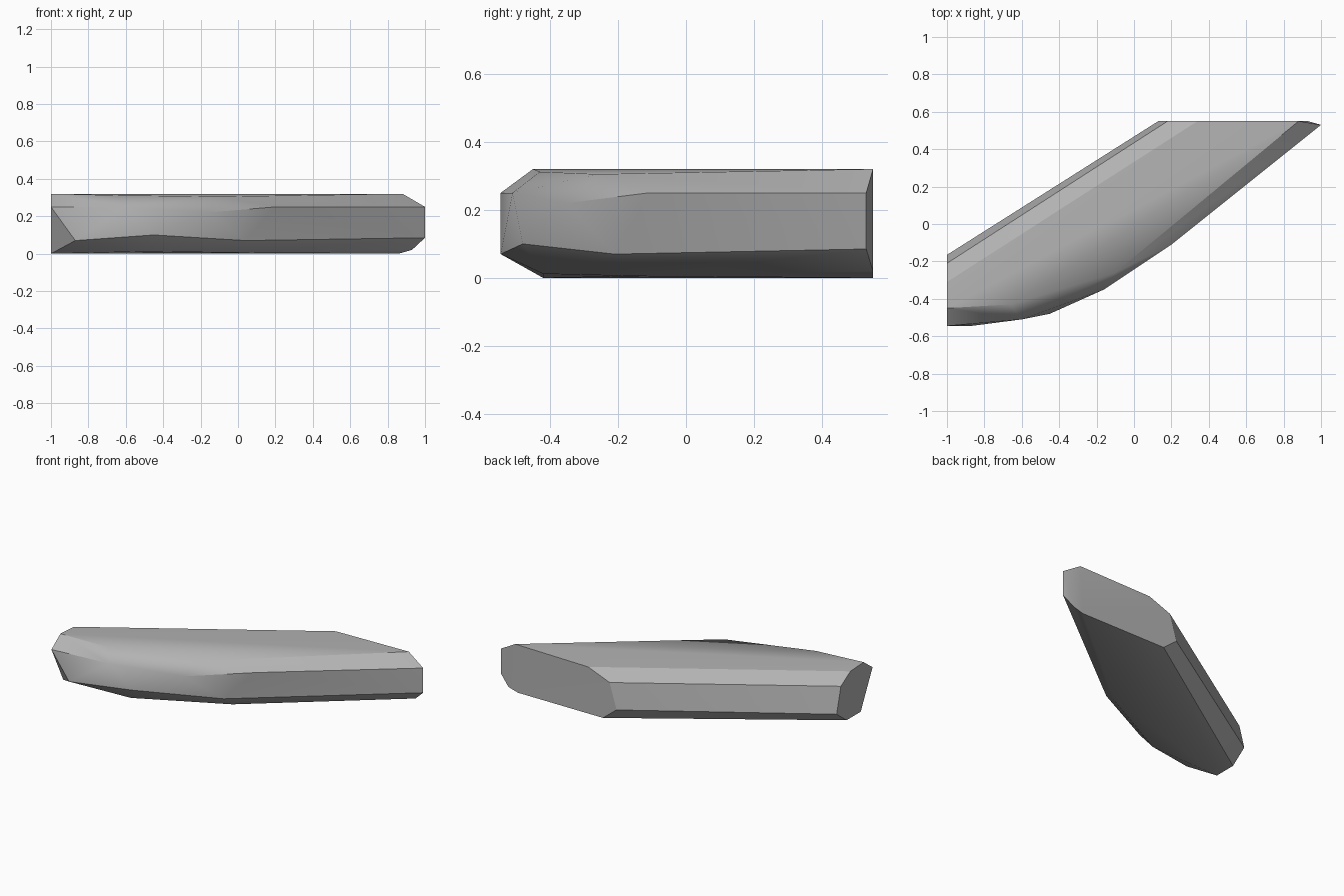
import bpy
import bmesh
import math

# Remove the default object
default_cube = bpy.data.objects.get("Cube")
if default_cube:
    bpy.data.objects.remove(default_cube, do_unlink=True)


def make_material(name, color):
    material = bpy.data.materials.new(name)
    material.use_nodes = True
    material.diffuse_color = color
    shader = material.node_tree.nodes["Principled BSDF"]
    shader.inputs["Base Color"].default_value = color
    shader.inputs["Roughness"].default_value = 0.8
    return material


def hull_object(name, points, material, smooth_angle):
    """Wrap a convex skin around the corner points of a faceted block."""
    mesh = bpy.data.meshes.new(name)
    bm = bmesh.new()
    for point in points:
        bm.verts.new(point)
    result = bmesh.ops.convex_hull(bm, input=bm.verts[:])
    unused = [item for item in result["geom_interior"] + result["geom_unused"]
              if isinstance(item, bmesh.types.BMVert)]
    bmesh.ops.delete(bm, geom=list(set(unused)), context="VERTS")
    # Merge the flat areas, such as both cut ends, into single faces
    bmesh.ops.dissolve_limit(bm, angle_limit=math.radians(0.5),
                             verts=bm.verts[:], edges=bm.edges[:])
    bmesh.ops.recalc_face_normals(bm, faces=bm.faces[:])
    bm.to_mesh(mesh)
    bm.free()
    mesh.materials.append(material)
    block = bpy.data.objects.new(name, mesh)
    bpy.context.collection.objects.link(block)
    bpy.ops.object.select_all(action="DESELECT")
    block.select_set(True)
    bpy.context.view_layer.objects.active = block
    bpy.ops.object.shade_smooth_by_angle(angle=math.radians(smooth_angle))
    return block


# Back cut end: (x, z) outline on a flat plane
back_y = 0.55
back_outline = [(0.88, 0.32), (0.34, 0.312), (0.18, 0.25), (0.13, 0.08),
                (0.23, 0), (0.86, 0), (0.93, 0.02)]

# Side cut end: (y, z) outline on a flat plane
side_x = -1
side_outline = [(-0.545, 0.25), (-0.45, 0.32), (-0.31, 0.312), (-0.21, 0.25),
                (-0.165, 0.08), (-0.27, 0), (-0.42, 0)]

# Long curved front wall: top edge, upper rim, middle facets, lower rim
top_edge = [(-0.66, -0.43, 0.312), (-0.1, -0.26, 0.305)]
upper_rim = [(-0.6, -0.51, 0.25), (0.2, -0.11, 0.25), (1, 0.53, 0.25)]
facets = [(-0.16, -0.35, 0.22), (-0.45, -0.48, 0.1)]
lower_rim = [(-0.87, -0.545, 0.07), (0.04, -0.21, 0.07), (1, 0.53, 0.085)]
bottom_edge = [(-0.5, -0.42, 0.012), (0.05, -0.13, 0.005)]

corners = [(x, back_y, z) for x, z in back_outline]
corners += [(side_x, y, z) for y, z in side_outline]
corners += top_edge + upper_rim + facets + lower_rim + bottom_edge

stone_grey = make_material("stone_grey", (0.45, 0.45, 0.45, 1))
hull_object("angled_curb_block", corners, stone_grey, 30)
